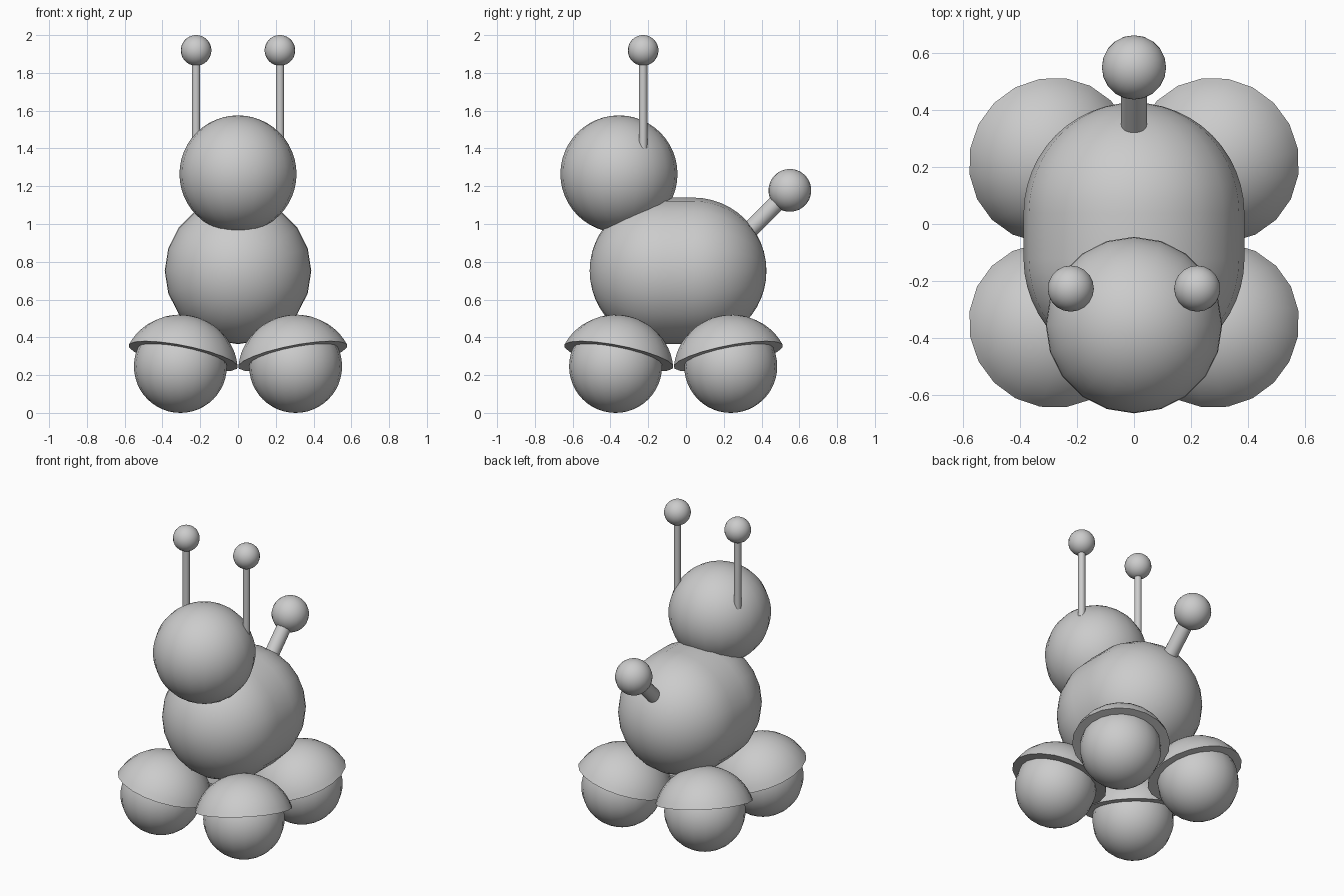
import bpy, bmesh
from math import sin, cos, pi, acos
from mathutils import Vector, Matrix

if "Cube" in bpy.data.objects:
    bpy.data.objects.remove(bpy.data.objects["Cube"])

SIDES = 20


def arc(r, a0, a1, n=24, z=0.0):
    """Profile points on a circle, angle measured from the +z pole."""
    return [(r * sin(a0 + (a1 - a0) * i / n), z + r * cos(a0 + (a1 - a0) * i / n))
            for i in range(n + 1)]


def lathe(name, profile, origin, axis=(0, 0, 1)):
    """Revolve an (r, z) profile around the given axis through origin."""
    bm = bmesh.new()
    verts = [bm.verts.new((r, 0, z)) for r, z in profile]
    edges = [bm.edges.new(pair) for pair in zip(verts, verts[1:])]
    bmesh.ops.spin(bm, geom=verts + edges, cent=(0, 0, 0), axis=(0, 0, 1),
                   angle=2 * pi, steps=SIDES)
    bmesh.ops.remove_doubles(bm, verts=bm.verts, dist=1e-4)
    bmesh.ops.recalc_face_normals(bm, faces=bm.faces)
    mesh = bpy.data.meshes.new(name)
    bm.to_mesh(mesh)
    bm.free()
    obj = bpy.data.objects.new(name, mesh)
    bpy.context.collection.objects.link(obj)
    rot = Vector(axis).to_track_quat('Z', 'Y').to_matrix().to_4x4()
    obj.matrix_world = Matrix.Translation(origin) @ rot
    bpy.ops.object.select_all(action='DESELECT')
    obj.select_set(True)
    bpy.context.view_layer.objects.active = obj
    bpy.ops.object.shade_smooth_by_angle(angle=0.7)
    return obj


def ball(name, r, origin):
    return lathe(name, arc(r, 0, pi), origin)


def rod(name, r, start, end):
    d = Vector(end) - Vector(start)
    return lathe(name, [(0, 0), (r, 0), (r, d.length), (0, d.length)], start, d)


# Capsule body lying along y, and round head
R = 0.388
lathe("body", arc(R, 0, pi / 2, 12, 0.08) + arc(R, pi / 2, pi, 12, -0.08),
      (0, -0.042, 0.752), (0, 1, 0))
ball("head", 0.31, (0, -0.355, 1.265))

# Tail with ball tip
rod("tail_stem", 0.045, (0, 0.29, 0.92), (0, 0.55, 1.18))
ball("tail_tip", 0.113, (0, 0.55, 1.178))

# Domed leg caps: sphere cut by a plane, closed with a flat underside
CAP_R, CUT = 0.31, 0.093
cap = arc(CAP_R, 0, acos(CUT / CAP_R), 12) + [(0, CUT)]

for sx, side in ((-1, "left"), (1, "right")):
    # Antenna stalks and tips
    rod("antenna_stalk_" + side, 0.022, (sx * 0.222, -0.227, 1.40), (sx * 0.222, -0.227, 1.92))
    ball("antenna_tip_" + side, 0.081, (sx * 0.222, -0.227, 1.919))
    # Feet and tilted caps, front and back
    for sy, end in ((-1, "front"), (1, "back")):
        ball(f"{end}_foot_{side}", 0.246, (sx * 0.305, -0.068 + sy * 0.305, 0.246))
        lathe(f"{end}_leg_{side}", cap, (sx * 0.308, -0.066 + sy * 0.308, 0.21),
              (-sx * 0.2, -sy * 0.2, 1))
